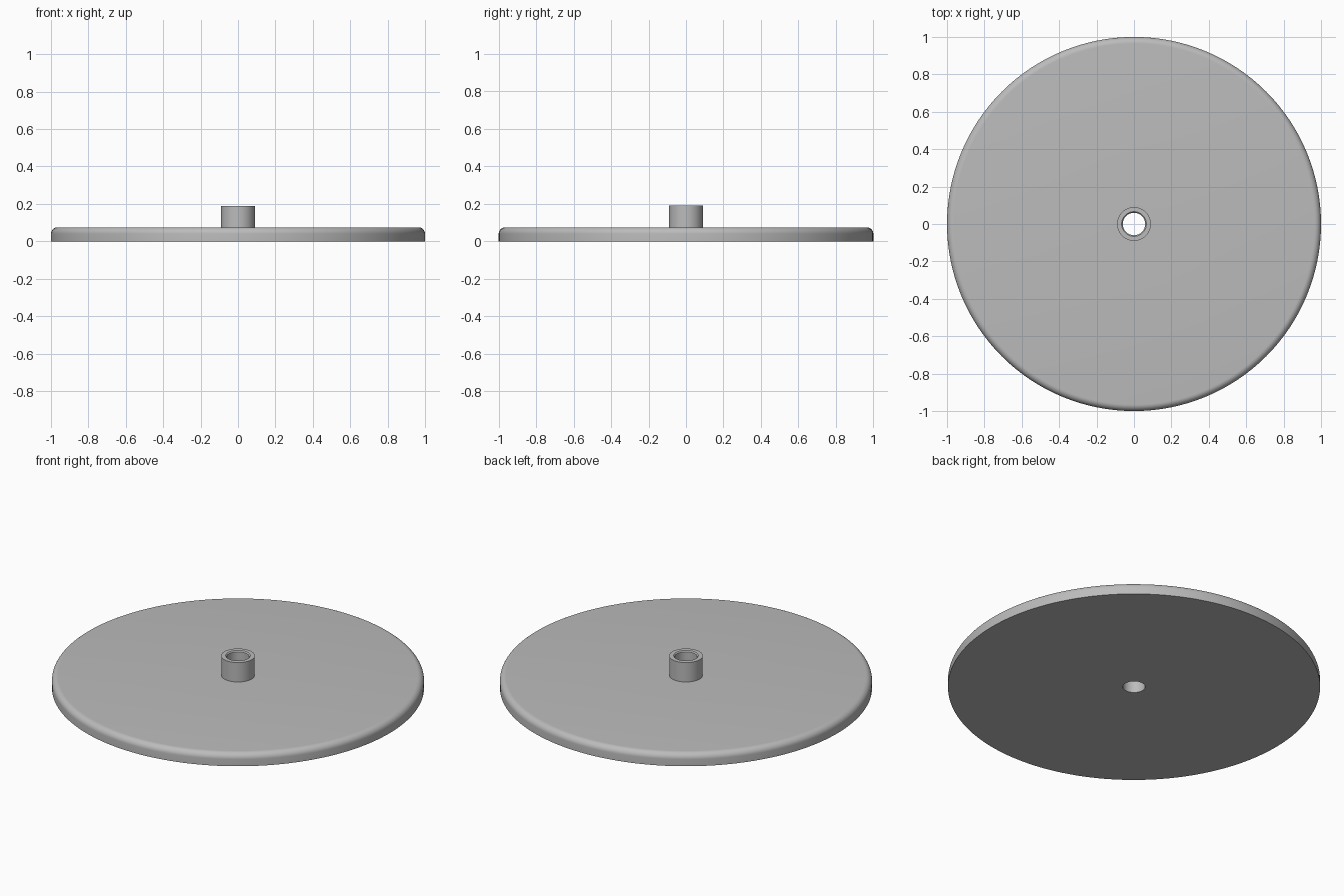
import bpy, bmesh, math
from mathutils import Vector

cube = bpy.data.objects.get("Cube")
if cube:
    bpy.data.objects.remove(cube, do_unlink=True)

grey = bpy.data.materials.new("plain grey")
grey.use_nodes = True
colour = (0.5, 0.5, 0.5, 1)
grey.diffuse_color = colour
grey.node_tree.nodes["Principled BSDF"].inputs["Base Color"].default_value = colour

# Main dimensions
DISC_R, DISC_H, FILLET = 1.0, 0.075, 0.035
HUB_R, HUB_H, BORE_R, CHAMFER = 0.09, 0.19, 0.06, 0.006
SEGMENTS = 128


def lathe(name, profile):
    """Spin a closed (radius, height) outline around the z axis."""
    bm = bmesh.new()
    verts = [bm.verts.new((r, 0, z)) for r, z in profile]
    edges = [bm.edges.new((a, b)) for a, b in zip(verts, verts[1:] + verts[:1])]
    bmesh.ops.spin(bm, geom=verts + edges, cent=(0, 0, 0), axis=(0, 0, 1),
                   angle=math.tau, steps=SEGMENTS, use_merge=True)
    bmesh.ops.remove_doubles(bm, verts=bm.verts, dist=1e-5)
    bmesh.ops.recalc_face_normals(bm, faces=bm.faces)
    mesh = bpy.data.meshes.new(name)
    bm.to_mesh(mesh)
    bm.free()
    mesh.materials.append(grey)
    obj = bpy.data.objects.new(name, mesh)
    bpy.context.collection.objects.link(obj)
    bpy.ops.object.select_all(action="DESELECT")
    obj.select_set(True)
    bpy.context.view_layer.objects.active = obj
    bpy.ops.object.shade_smooth_by_angle(angle=math.radians(30))
    return obj


# Rounded upper rim of the disc
rim = []
for i in range(9):
    a = math.radians(90) * i / 8
    rim.append((DISC_R - FILLET + FILLET * math.cos(a),
                DISC_H - FILLET + FILLET * math.sin(a)))

# Disc and hub share one continuous outline with a bore right through
lathe("disc_with_hub", [
    (BORE_R, 0), (DISC_R, 0), *rim,
    (HUB_R, DISC_H), (HUB_R, HUB_H),
    (BORE_R + CHAMFER, HUB_H), (BORE_R, HUB_H - CHAMFER),
])
